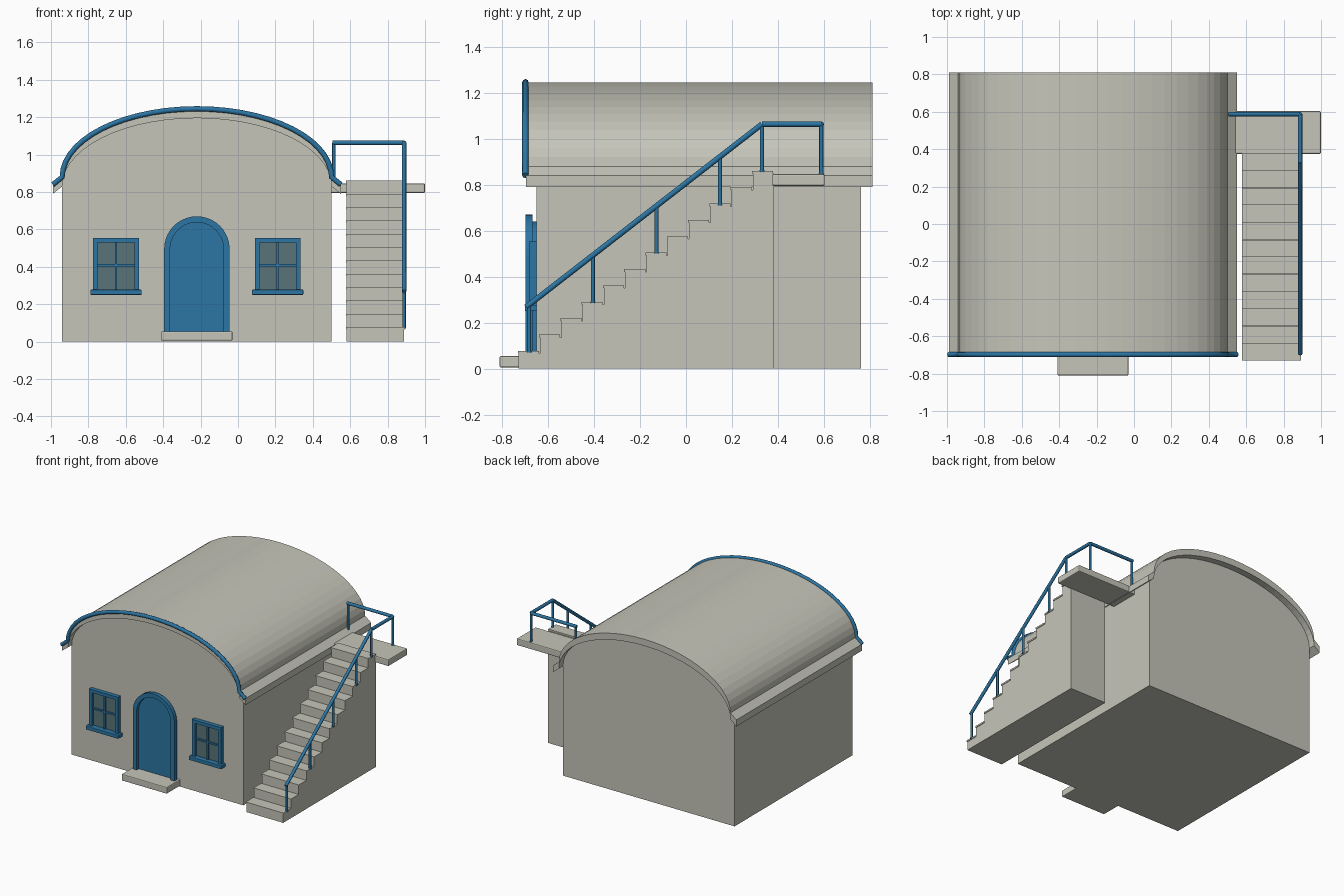
import bpy, bmesh, math

cube = bpy.data.objects.get("Cube")
if cube:
    bpy.data.objects.remove(cube, do_unlink=True)


def material(name, rgb):
    m = bpy.data.materials.new(name)
    m.use_nodes = True
    m.diffuse_color = (*rgb, 1)
    m.node_tree.nodes["Principled BSDF"].inputs["Base Color"].default_value = (*rgb, 1)
    return m


STONE = material("pale_stone", (0.56, 0.56, 0.49))
BLUE = material("blue_paint", (0.025, 0.18, 0.37))
GLASS = material("grey_glass", (0.10, 0.175, 0.19))


def finish(name, bm, mat):
    bmesh.ops.recalc_face_normals(bm, faces=bm.faces)
    me = bpy.data.meshes.new(name)
    bm.to_mesh(me)
    bm.free()
    me.materials.append(mat)
    ob = bpy.data.objects.new(name, me)
    bpy.context.collection.objects.link(ob)
    return ob


def box(name, x, y, z, mat, bevel=0):
    bm = bmesh.new()
    bmesh.ops.create_cube(bm, size=1)
    for v in bm.verts:
        for i, (a, b) in enumerate((x, y, z)):
            v.co[i] = a if v.co[i] < 0 else b
    if bevel:
        bmesh.ops.bevel(bm, geom=bm.edges[:], offset=bevel, segments=2,
                        profile=0.5, affect='EDGES')
    return finish(name, bm, mat)


def prism(name, outline, y0, y1, mat):
    """Extrude an xz outline along y."""
    bm = bmesh.new()
    f = bm.faces.new([bm.verts.new((x, y0, z)) for x, z in outline])
    ext = bmesh.ops.extrude_face_region(bm, geom=[f])["geom"]
    bmesh.ops.translate(bm, vec=(0, y1 - y0, 0),
                        verts=[v for v in ext if isinstance(v, bmesh.types.BMVert)])
    return finish(name, bm, mat)


def tube(name, points, radius, mat):
    """Round bar along a path, turned into a mesh."""
    cu = bpy.data.curves.new(name, 'CURVE')
    cu.dimensions = '3D'
    cu.bevel_depth = radius
    cu.bevel_resolution = 2
    cu.use_fill_caps = True
    sp = cu.splines.new('POLY')
    sp.points.add(len(points) - 1)
    for p, co in zip(sp.points, points):
        p.co = (*co, 1)
    tmp = bpy.data.objects.new(name + "_path", cu)
    bpy.context.collection.objects.link(tmp)
    bpy.context.view_layer.update()
    dg = bpy.context.evaluated_depsgraph_get()
    me = bpy.data.meshes.new_from_object(tmp.evaluated_get(dg))
    bpy.data.objects.remove(tmp, do_unlink=True)
    me.name = name
    me.materials.clear()
    me.materials.append(mat)
    ob = bpy.data.objects.new(name, me)
    bpy.context.collection.objects.link(ob)
    return ob


def arc(cx, cz, a, b, n):
    return [(cx + a * math.cos(math.pi * i / n), cz + b * math.sin(math.pi * i / n))
            for i in range(n + 1)]


# House body with arched gables
CX, HALF, DROP = -0.22, 0.72, 0.05
vault = arc(CX, 0.88, HALF, 0.365, 28)
inner = [(x, z - DROP + 0.001) for x, z in vault]
prism("house_body", [(CX - HALF, 0), (CX + HALF, 0)] + inner, -0.65, 0.76, STONE)

# Vaulted roof shell with flared eaves
top = [(CX + 0.77, 0.84)] + vault + [(CX - 0.77, 0.84)]
prism("roof", top + [(x, z - DROP) for x, z in reversed(top)], -0.695, 0.81, STONE)
tube("roof_trim", [(x, -0.698, z) for x, z in top], 0.014, BLUE)

# Door, frame and doorstep
SPRING = 0.495


def arch(r, z0):
    return [(CX + r, z0)] + arc(CX, SPRING, r, r, 20) + [(CX - r, z0)]


prism("door", arch(0.145, 0.05), -0.672, -0.64, BLUE)
prism("door_frame", arch(0.175, 0.05) + arch(0.143, 0.05)[::-1], -0.697, -0.668, BLUE)
box("doorstep", (-0.41, -0.03), (-0.81, -0.645), (0.005, 0.055), STONE, 0.006)

# Windows
for side, wx in (("right", -0.652), ("left", 0.212)):
    w, z0, z1, t = 0.122, 0.265, 0.555, 0.024
    n = side + "_window_"
    box(n + "glass", (wx - w + 0.01, wx + w - 0.01), (-0.66, -0.645), (z0, z1 - 0.01), GLASS)
    for s, x in (("inner", wx - w), ("outer", wx + w - t)):
        box(n + s + "_jamb", (x, x + t), (-0.68, -0.645), (z0, z1), BLUE)
    box(n + "head", (wx - w, wx + w), (-0.681, -0.645), (z1 - t, z1), BLUE)
    box(n + "mullion", (wx - 0.006, wx + 0.006), (-0.672, -0.65), (z0, z1 - t), BLUE)
    box(n + "crossbar", (wx - w + t, wx + w - t), (-0.671, -0.65), (0.402, 0.414), BLUE)
    box(n + "sill", (wx - 0.137, wx + 0.137), (-0.70, -0.645), (0.25, 0.278), BLUE, 0.004)

# Outside stairs: solid blocks with thin treads
COUNT, RUN, RISE, Y0 = 12, 0.0925, 0.0712, -0.727
for i in range(COUNT):
    y, h = Y0 + i * RUN, RISE * (i + 1)
    box(f"step_{i + 1}", (0.58, 0.888), (y, y + RUN), (0, h - 0.006), STONE)
    box(f"tread_{i + 1}", (0.577, 0.892), (y - 0.004, y + RUN - 0.005),
        (h - 0.006, h + 0.006), STONE)
box("landing", (0.49, 1.0), (0.375, 0.603), (0.795, 0.846), STONE, 0.007)

# Railing: one bent handrail and its posts
RX, BACK, HIGH = 0.888, 0.588, 1.063
rail = [(RX, -0.695, 0.268), (RX, 0.33, HIGH), (RX, BACK, HIGH), (0.505, BACK, HIGH)]
for i, (a, b) in enumerate(zip(rail, rail[1:])):
    tube(f"handrail_{i + 1}", [a, b], 0.012, BLUE)
for i, (x, y, foot, head) in enumerate((
        (RX, -0.682, 0.07, 0.28), (RX, -0.405, 0.285, 0.49), (RX, -0.128, 0.5, 0.705),
        (RX, 0.148, 0.71, 0.92), (RX, 0.33, 0.855, HIGH), (RX, BACK, 0.84, HIGH),
        (0.512, BACK, 0.84, HIGH))):
    tube(f"rail_post_{i + 1}", [(x, y, foot), (x, y, head)], 0.009, BLUE)
    tube(f"post_foot_{i + 1}", [(x, y, foot), (x, y, foot + 0.008)], 0.011, BLUE)
